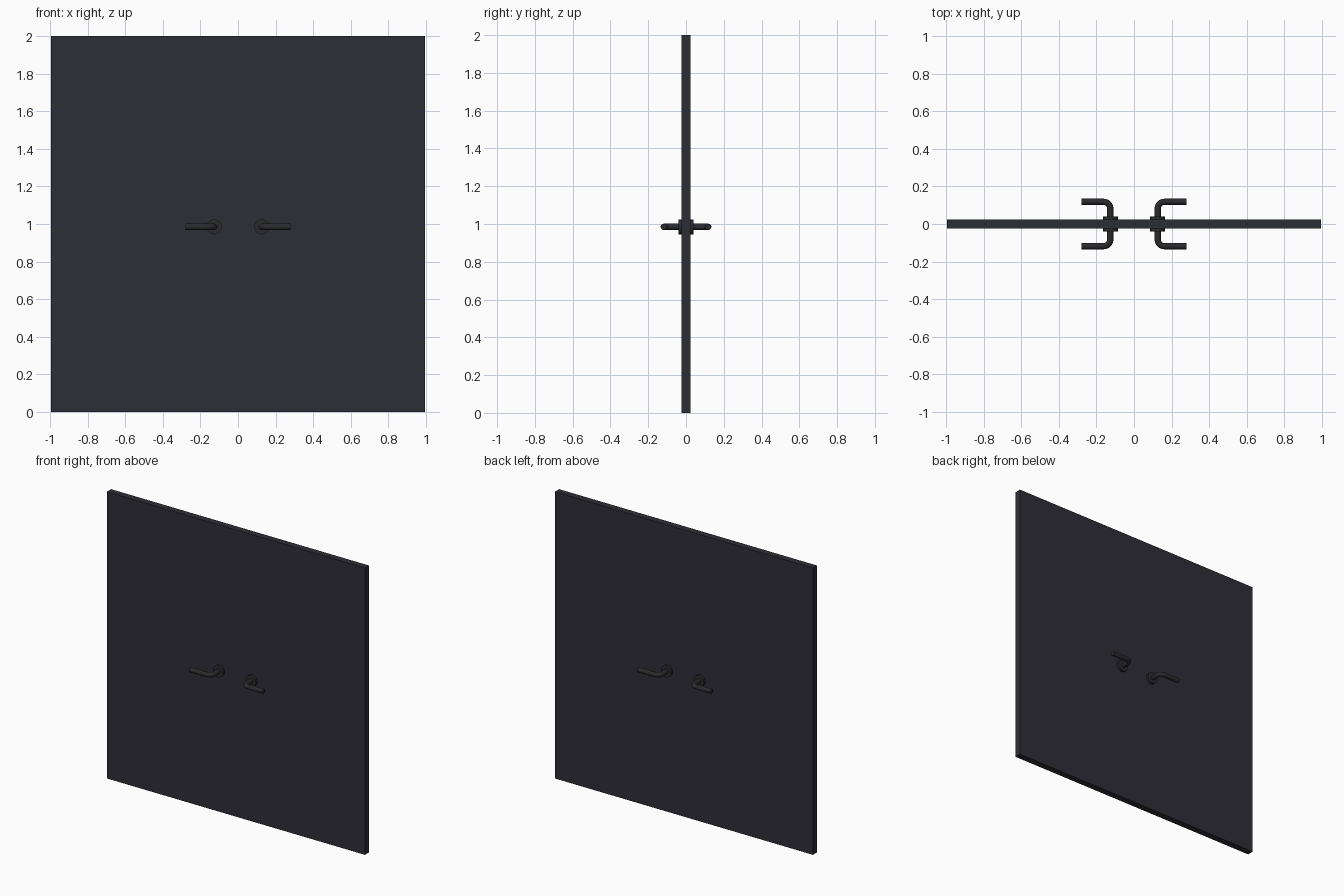
import bpy, math
from mathutils import Vector

if "Cube" in bpy.data.objects:
    bpy.data.objects.remove(bpy.data.objects["Cube"])


def material(name, rgb):
    m = bpy.data.materials.new(name)
    m.diffuse_color = (*rgb, 1)
    m.use_nodes = True
    m.node_tree.nodes["Principled BSDF"].inputs["Base Color"].default_value = m.diffuse_color
    return m


PANEL = material("dark slate panel", (0.027, 0.027, 0.037))
METAL = material("dark handle metal", (0.024, 0.024, 0.027))
Z = 0.985      # handle height
HX = 0.126     # handle axis distance from the centre


def finish(ob, name, mat, smooth=True):
    ob.name = name
    ob.data.materials.clear()
    ob.data.materials.append(mat)
    if smooth:
        bpy.ops.object.select_all(action='DESELECT')
        ob.select_set(True)
        bpy.context.view_layer.objects.active = ob
        bpy.ops.object.shade_smooth_by_angle(angle=math.radians(35))
    return ob


def cylinder(name, radius, a, b, mat):
    a, b = Vector(a), Vector(b)
    bpy.ops.mesh.primitive_cylinder_add(vertices=32, radius=radius, depth=(b - a).length,
                                        location=(a + b) / 2)
    ob = bpy.context.object
    ob.rotation_euler = (b - a).to_track_quat('Z', 'Y').to_euler()
    return finish(ob, name, mat)


def tube(name, points, radius, mat):
    cu = bpy.data.curves.new(name, 'CURVE')
    cu.dimensions = '3D'
    cu.bevel_depth = radius
    cu.bevel_resolution = 6
    cu.use_fill_caps = True
    sp = cu.splines.new('POLY')
    sp.points.add(len(points) - 1)
    for p, co in zip(sp.points, points):
        p.co = (*co, 1)
    ob = bpy.data.objects.new(name, cu)
    bpy.context.collection.objects.link(ob)
    bpy.ops.object.select_all(action='DESELECT')
    ob.select_set(True)
    bpy.context.view_layer.objects.active = ob
    bpy.ops.object.convert(target='MESH')
    return finish(bpy.context.object, name, mat)


# Door slab
bpy.ops.mesh.primitive_cube_add(size=1, location=(0, 0, 1))
slab = bpy.context.object
slab.scale = (1.99, 0.046, 2)
finish(slab, "door_slab", PANEL, False)

# Lever handles: left and right, front and back
for sx, side in ((-1, "left"), (1, "right")):
    for sy, face in ((-1, "front"), (1, "back")):
        tag = f"{side}_{face}"
        cylinder("rosette_" + tag, 0.04, (sx * HX, sy * 0.015, Z), (sx * HX, sy * 0.04, Z), METAL)
        # stem, bend and grip in one sweep
        r, yg = 0.036, 0.118
        path = [(sx * HX, sy * 0.03, Z)]
        for i in range(9):
            t = math.pi / 2 * i / 8
            path.append((sx * (HX + r - r * math.cos(t)), sy * (yg - r + r * math.sin(t)), Z))
        path.append((sx * 0.28, sy * yg, Z))
        tube("lever_" + tag, path, 0.0165, METAL)
